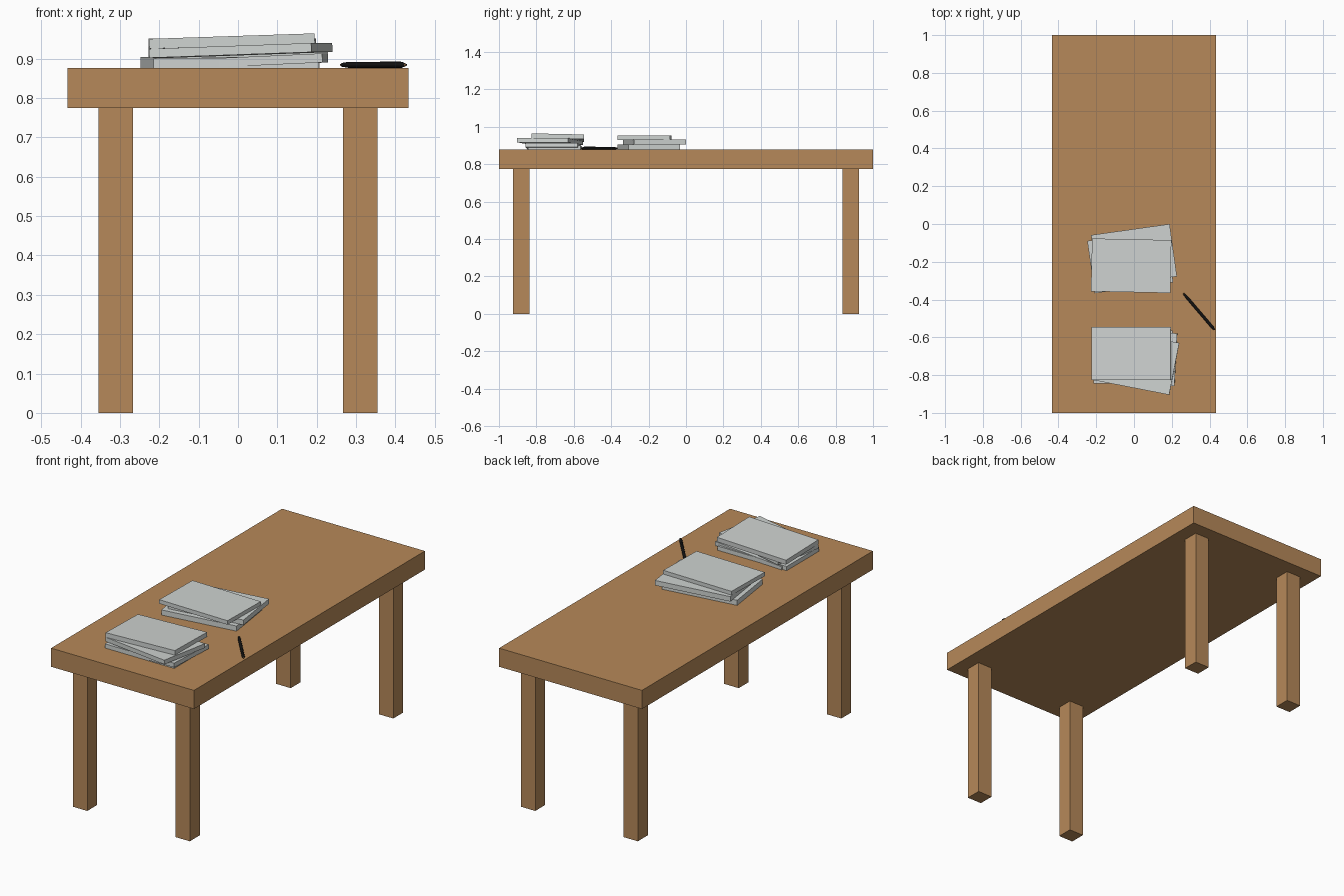
import bpy, bmesh, math
from mathutils import Vector

if "Cube" in bpy.data.objects:
    bpy.data.objects.remove(bpy.data.objects["Cube"])


def material(name, rgb):
    m = bpy.data.materials.new(name)
    m.diffuse_color = (*rgb, 1)
    m.use_nodes = True
    m.node_tree.nodes["Principled BSDF"].inputs["Base Color"].default_value = m.diffuse_color
    return m


WOOD = material("warm_wood", (0.47, 0.25, 0.10))
PAPER = material("pale_grey", (0.62, 0.65, 0.635))
BLACK = material("black", (0.006, 0.006, 0.006))
BROWN = material("dark_brown", (0.16, 0.08, 0.03))


def box(name, size, loc, mat, tilt=(0, 0, 0)):
    bm = bmesh.new()
    bmesh.ops.create_cube(bm, size=1)
    bmesh.ops.scale(bm, vec=size, verts=bm.verts)
    me = bpy.data.meshes.new(name)
    bm.to_mesh(me)
    bm.free()
    me.materials.append(mat)
    ob = bpy.data.objects.new(name, me)
    ob.location = loc
    ob.rotation_euler = [math.radians(a) for a in tilt]
    bpy.context.collection.objects.link(ob)
    return ob


# Table top and four legs
TOP = 0.877
box("table_top", (0.866, 2.0, 0.102), (0, 0, TOP - 0.051), WOOD)
for sx, side in ((-1, "left"), (1, "right")):
    for sy, end in ((-1, "front"), (1, "back")):
        box(f"{end}_{side}_leg", (0.088, 0.086, 0.776),
            (sx * 0.311, sy * 0.881, 0.388), WOOD)

# Two untidy stacks of books: x, y, z, thickness, tilt
front_stack = [
    (-0.005, -0.705, 0.8885, 0.023, (0, 0, 0)),
    (0.012, -0.708, 0.8925, 0.023, (0, -2.6, -3)),
    (0.007, -0.727, 0.921, 0.023, (0, -2, -11)),
    (-0.015, -0.685, 0.942, 0.025, (-1.2, -1.9, 0)),
]
back_stack = [
    (-0.020, -0.199, 0.891, 0.028, (0, 0, 8)),
    (0.000, -0.168, 0.918, 0.027, (0, 0, 8)),
    (-0.015, -0.221, 0.941, 0.022, (0, 0, -1.2)),
]
for label, stack in (("front", front_stack), ("back", back_stack)):
    for i, (x, y, z, t, tilt) in enumerate(stack):
        box(f"{label}_stack_book_{i + 1}", (0.42, 0.28, t), (x, y, z), PAPER, tilt)

# Pen: lathed profile (distance along, radius), lying on the table
a, b = Vector((0.26, -0.365, TOP + 0.0075)), Vector((0.428, -0.562, TOP + 0.0075))
length = (b - a).length
profile = [(0, 0.0015), (0.03, 0.005), (0.12, 0.0075), (0.5, 0.0075),
           (0.93, 0.0075), (0.98, 0.004), (1, 0.002)]
SIDES = 12
bm = bmesh.new()
rings = [[bm.verts.new((r * math.cos(k * math.tau / SIDES),
                        r * math.sin(k * math.tau / SIDES), s * length))
          for k in range(SIDES)] for s, r in profile]
for j in range(len(rings) - 1):
    for k in range(SIDES):
        n = (k + 1) % SIDES
        f = bm.faces.new((rings[j][k], rings[j][n], rings[j + 1][n], rings[j + 1][k]))
        f.material_index = 1 if j in (0, len(rings) - 2) else 0
bm.faces.new(rings[0][::-1])
bm.faces.new(rings[-1])
me = bpy.data.meshes.new("pen")
bm.to_mesh(me)
bm.free()
me.materials.append(BLACK)
me.materials.append(BROWN)
pen = bpy.data.objects.new("pen", me)
pen.location = a
pen.rotation_euler = (b - a).to_track_quat('Z', 'Y').to_euler()
bpy.context.collection.objects.link(pen)

# Pen clip
mid = a.lerp(b, 0.76)
box("pen_clip", (0.08, 0.003, 0.002), (mid.x, mid.y, TOP + 0.0155), BLACK,
    (0, 0, math.degrees(math.atan2(b.y - a.y, b.x - a.x))))
